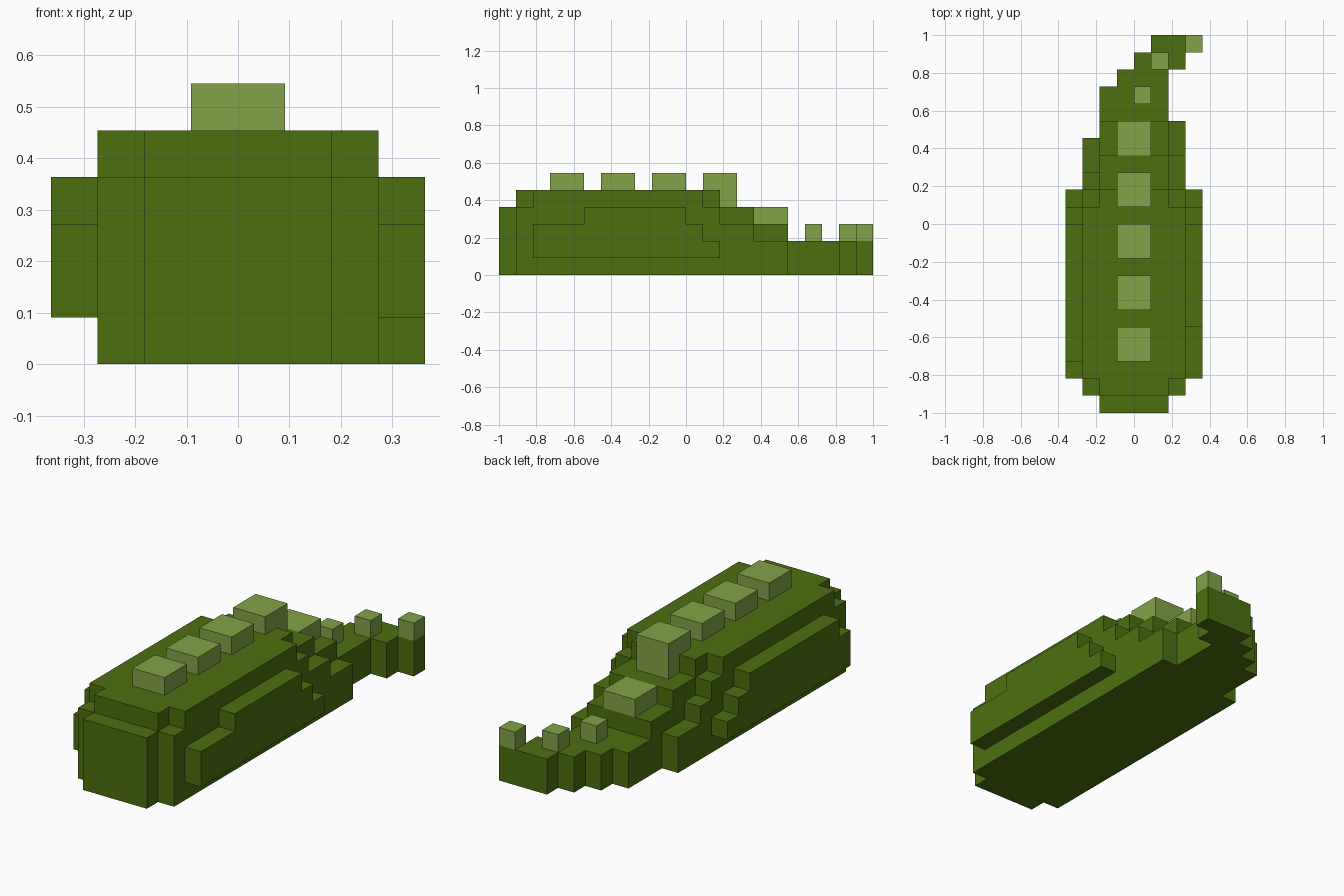
import bpy, bmesh
from mathutils import Vector

U = 1 / 11  # one block

cube = bpy.data.objects.get("Cube")
if cube:
    bpy.data.objects.remove(cube, do_unlink=True)


def material(name, rgb):
    m = bpy.data.materials.new(name)
    m.use_nodes = True
    m.diffuse_color = (*rgb, 1)
    m.node_tree.nodes["Principled BSDF"].inputs["Base Color"].default_value = (*rgb, 1)
    return m


dark = material("dark green hide", (0.073, 0.162, 0.005))
light = material("light green crest", (0.223, 0.366, 0.065))


def block_part(name, boxes, mat):
    """Join boxes (x0, x1, y0, y1, z0, z1 in blocks) into one outer skin."""
    cells = {(x, y, z) for x0, x1, y0, y1, z0, z1 in boxes
             for x in range(x0, x1) for y in range(y0, y1) for z in range(z0, z1)}
    bm = bmesh.new()
    for cell in cells:
        centre = Vector(cell) + Vector((.5, .5, .5))
        for axis in range(3):
            for sign in (-1, 1):
                n = Vector((0, 0, 0))
                n[axis] = sign
                if tuple(int(c + d) for c, d in zip(cell, n)) in cells:
                    continue
                a = Vector((0, 0, 0))
                a[(axis + 1) % 3] = 1
                b = n.cross(a)
                bm.faces.new([bm.verts.new((centre + (n + a * i + b * j) / 2) * U)
                              for i, j in ((-1, -1), (1, -1), (1, 1), (-1, 1))])
    bmesh.ops.remove_doubles(bm, verts=bm.verts, dist=U / 100)
    bmesh.ops.dissolve_limit(bm, angle_limit=0.01, verts=bm.verts, edges=bm.edges)
    mesh = bpy.data.meshes.new(name)
    bm.to_mesh(mesh)
    bm.free()
    mesh.materials.append(mat)
    obj = bpy.data.objects.new(name, mesh)
    bpy.context.collection.objects.link(obj)


# Snout, trunk and the tail that curls to the left
block_part("body_and_tail", [
    (-2, 2, -11, -10, 0, 4),
    (-3, 3, -10, 2, 0, 4),
    (-2, 2, -10, 2, 4, 5), (-3, 3, -9, 1, 4, 5),
    (-2, 2, 2, 4, 0, 4), (-2, 2, 4, 6, 0, 3),
    (-3, -2, 2, 3, 0, 3), (-3, -2, 3, 5, 0, 2),
    (2, 3, 2, 4, 0, 3), (2, 3, 4, 6, 0, 2),
    (-2, 2, 6, 8, 0, 2), (-1, 2, 8, 9, 0, 2),
    (0, 3, 9, 10, 0, 2), (1, 4, 10, 11, 0, 2),
], dark)

# Stepped bulge on each flank
for name, x, step in (("left_flank", 3, -6), ("right_flank", -4, -8)):
    block_part(name, [
        (x, x + 1, -9, 2, 1, 2),
        (x, x + 1, -9, 1, 2, 3),
        (x, x + 1, step, 0, 3, 4),
    ], dark)

# Row of plates along the back
for i in range(3):
    y = -8 + 3 * i
    block_part(f"back_plate_{i + 1}", [(-1, 1, y, y + 2, 5, 6)], light)
block_part("rear_back_plate", [(-1, 1, 1, 2, 5, 6), (-1, 1, 2, 3, 4, 6)], light)
block_part("hip_plate", [(-1, 1, 4, 6, 3, 4)], light)

# Small plates along the tail
for i, (x, y) in enumerate(((0, 7), (1, 9), (3, 10))):
    block_part(f"tail_plate_{i + 1}", [(x, x + 1, y, y + 1, 2, 3)], light)
